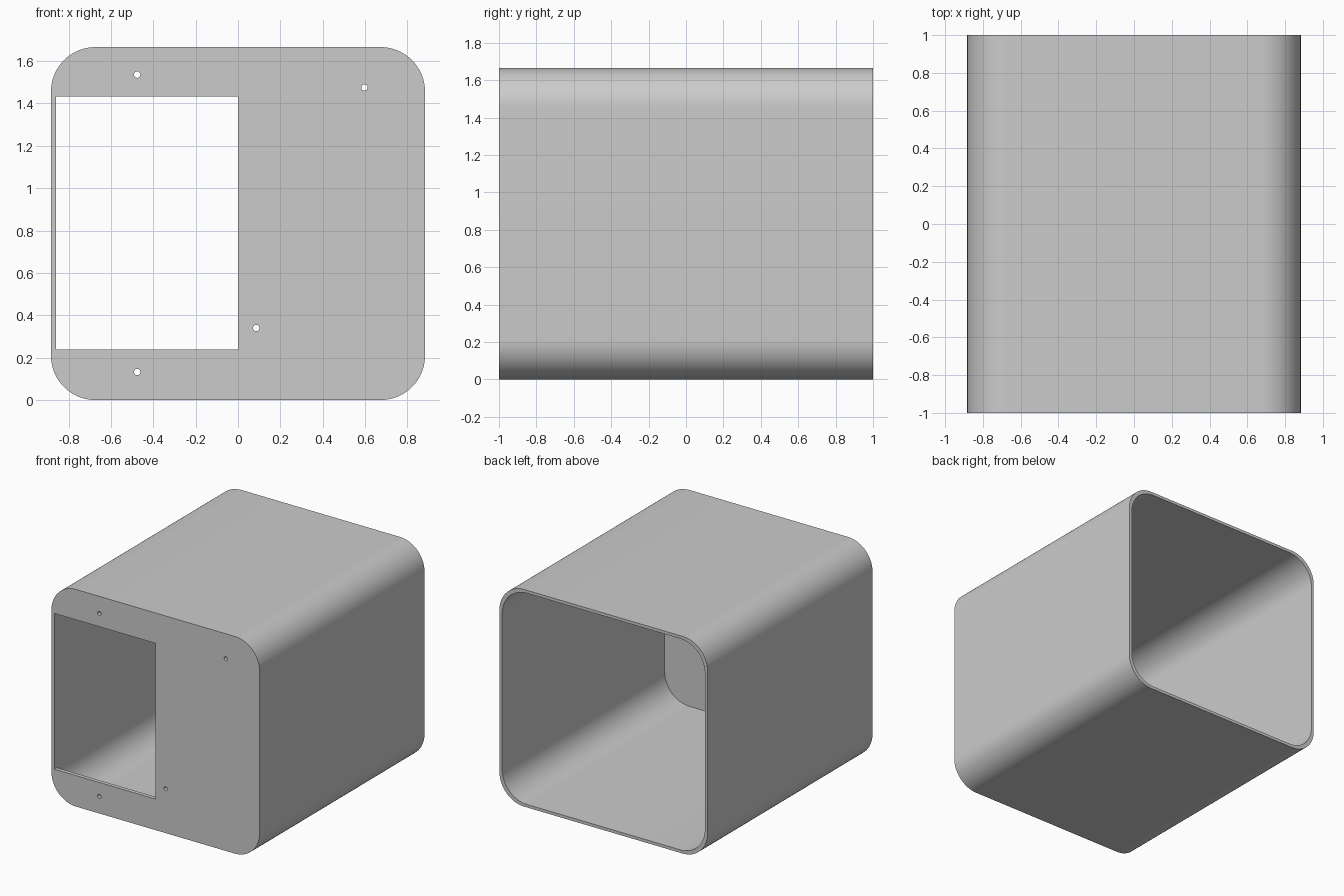
import bpy, bmesh, math

if "Cube" in bpy.data.objects:
    bpy.data.objects.remove(bpy.data.objects["Cube"])

W, H, R, WALL, PLATE = 0.883, 1.666, 0.21, 0.023, 0.03


def rounded_rect(x0, x1, z0, z1, r, n=20):
    """Counter-clockwise rounded rectangle outline in x, z."""
    pts = []
    for cx, cz, a0 in ((x1 - r, z0 + r, -90), (x1 - r, z1 - r, 0),
                       (x0 + r, z1 - r, 90), (x0 + r, z0 + r, 180)):
        for i in range(n + 1):
            a = math.radians(a0 + 90 * i / n)
            pts.append((cx + r * math.cos(a), cz + r * math.sin(a)))
    return pts


def circle(cx, cz, r, n=24):
    return [(cx + r * math.cos(2 * math.pi * i / n),
             cz + r * math.sin(2 * math.pi * i / n)) for i in range(n)]


def prism(name, outlines, y0, y1, hide=False):
    """Extrude closed x, z outlines from y0 to y1 as solid prisms."""
    bm = bmesh.new()
    for pts in outlines:
        face = bm.faces.new([bm.verts.new((x, y0, z)) for x, z in pts])
        ext = bmesh.ops.extrude_face_region(bm, geom=[face])
        verts = [v for v in ext["geom"] if isinstance(v, bmesh.types.BMVert)]
        bmesh.ops.translate(bm, verts=verts, vec=(0, y1 - y0, 0))
    bmesh.ops.recalc_face_normals(bm, faces=bm.faces)
    mesh = bpy.data.meshes.new(name)
    bm.to_mesh(mesh)
    bm.free()
    ob = bpy.data.objects.new(name, mesh)
    bpy.context.collection.objects.link(ob)
    ob.hide_render = hide
    ob.hide_viewport = False
    return ob


def cut(ob, cutter):
    mod = ob.modifiers.new("cut", "BOOLEAN")
    mod.operation = "DIFFERENCE"
    mod.solver = "EXACT"
    mod.object = cutter
    bpy.context.view_layer.objects.active = ob
    bpy.ops.object.modifier_apply(modifier=mod.name)
    bpy.data.objects.remove(cutter)


grey = bpy.data.materials.new("plain grey")
grey.diffuse_color = (0.6, 0.6, 0.6, 1)
grey.use_nodes = True
grey.node_tree.nodes["Principled BSDF"].inputs["Base Color"].default_value = grey.diffuse_color

# housing: rounded box, hollowed from the open back
housing = prism("housing", [rounded_rect(-W, W, 0, H, R)], -1, 1)
cut(housing, prism("cavity_cutter", [rounded_rect(
    -W + WALL, W - WALL, WALL, H - WALL, R)], -1 + PLATE, 1.1, True))

# front plate: window and screw holes
window = [(-0.8595, 0.238), (0, 0.238), (0, 1.433), (-0.8595, 1.433)]
holes = [circle(x, z, 0.015) for x, z in
         ((-0.476, 1.536), (0.597, 1.475), (0.086, 0.34), (-0.476, 0.132))]
cut(housing, prism("front_cutter", [window] + holes, -1.1, -1 + PLATE + 0.02, True))

housing.data.materials.clear()
housing.data.materials.append(grey)
bpy.ops.object.select_all(action="DESELECT")
housing.select_set(True)
bpy.context.view_layer.objects.active = housing
bpy.ops.object.shade_smooth_by_angle(angle=math.radians(30))
